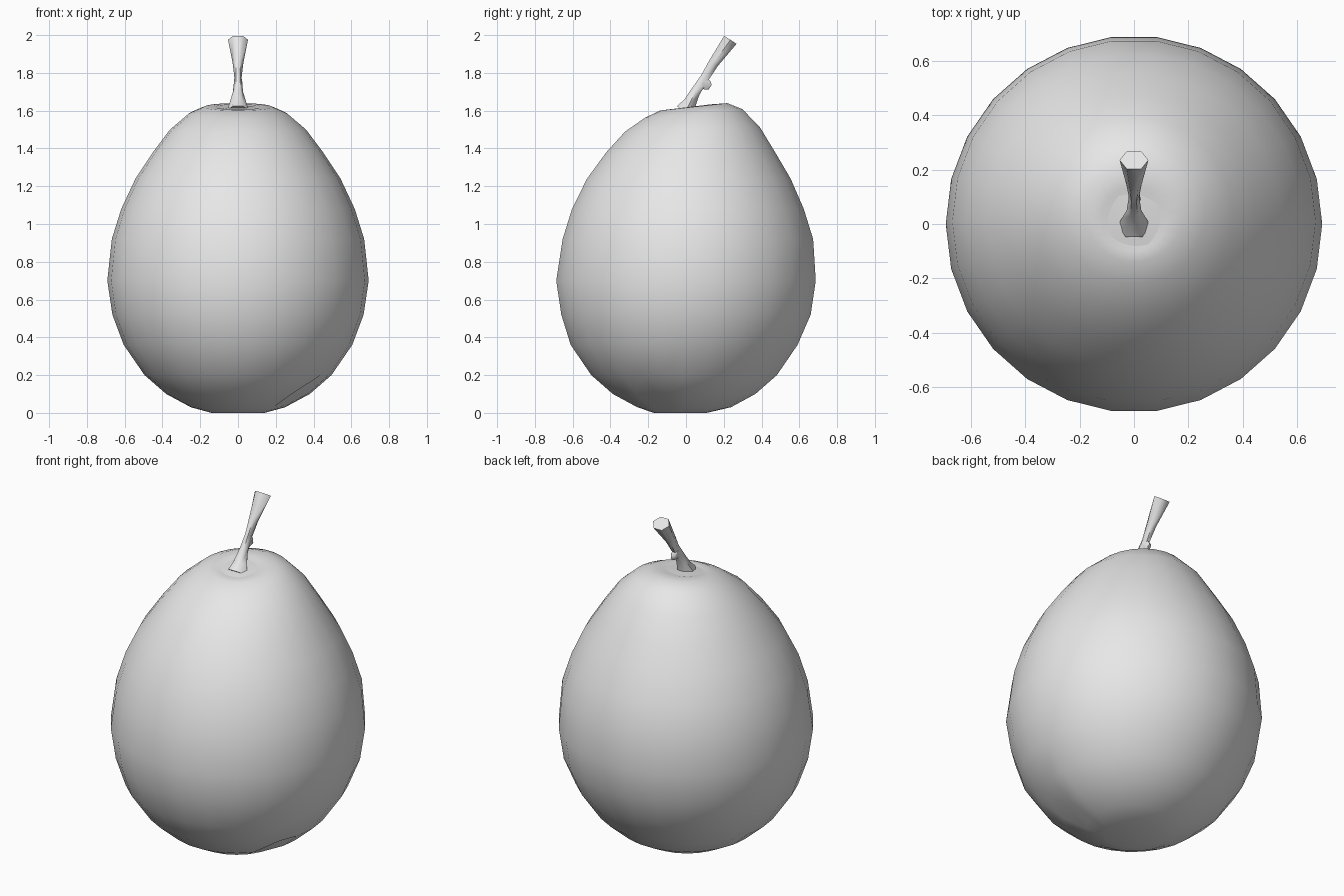
import bpy, bmesh, math
from mathutils import Vector

cube = bpy.data.objects.get("Cube")
if cube:
    bpy.data.objects.remove(cube)

grey = bpy.data.materials.new("plain grey")
grey.use_nodes = True
grey.diffuse_color = (0.8, 0.8, 0.8, 1)
grey.node_tree.nodes["Principled BSDF"].inputs["Base Color"].default_value = (0.8, 0.8, 0.8, 1)


def loft(name, rings, angle):
    """Skin a list of point rings, with both ends capped."""
    bm = bmesh.new()
    rows = [[bm.verts.new(p) for p in ring] for ring in rings]
    n = len(rows[0])
    for low, high in zip(rows, rows[1:]):
        for i in range(n):
            j = (i + 1) % n
            bm.faces.new((low[i], low[j], high[j], high[i]))
    bm.faces.new(rows[0][::-1])
    bm.faces.new(rows[-1])
    bmesh.ops.recalc_face_normals(bm, faces=bm.faces)
    mesh = bpy.data.meshes.new(name)
    bm.to_mesh(mesh)
    bm.free()
    mesh.materials.append(grey)
    obj = bpy.data.objects.new(name, mesh)
    bpy.context.collection.objects.link(obj)
    bpy.ops.object.select_all(action='DESELECT')
    obj.select_set(True)
    bpy.context.view_layer.objects.active = obj
    bpy.ops.object.shade_smooth_by_angle(angle=math.radians(angle))
    return obj


def circle(n, turn=0.0):
    return [(math.cos(2 * math.pi * (i + turn) / n), math.sin(2 * math.pi * (i + turn) / n))
            for i in range(n)]


# Fruit body: height, radius, y centre, backward rise of the ring
profile = [
    (0.00, 0.14, -0.03, 0), (0.03, 0.25, -0.01, 0), (0.10, 0.38, -0.01, 0),
    (0.20, 0.495, -0.01, 0), (0.36, 0.605, -0.01, 0), (0.52, 0.665, 0, 0),
    (0.70, 0.692, 0, 0), (0.92, 0.668, 0.01, 0), (1.08, 0.618, 0.01, 0),
    (1.24, 0.543, 0.015, 0), (1.38, 0.45, 0.025, 0), (1.50, 0.36, 0.035, 0.03),
    (1.585, 0.26, 0.04, 0.09), (1.62, 0.18, 0.04, 0.11), (1.62, 0.12, 0.02, 0.12),
    (1.605, 0.05, 0.01, 0.12),
]
body = loft("fruit_body", [[(r * x, yc + r * y, z + rise * r * y) for x, y in circle(26)]
                           for z, r, yc, rise in profile], 80)

# Small dimple low on the left side
spot = Vector((0.37, -0.2, 0.14))
nearest = min(body.data.vertices, key=lambda v: (v.co - spot).length)
nearest.co += Vector((-0.03, 0.015, 0.02))

# Leaning stem: y, z, half width, half depth; rings square to the lean
lean = Vector((0, 0.55, 0.835))
across = Vector((0, 0.835, -0.55))
path = [
    (-0.005, 1.595, 0.06, 0.06), (0.02, 1.64, 0.045, 0.04), (0.05, 1.70, 0.027, 0.03),
    (0.10, 1.775, 0.019, 0.027), (0.145, 1.85, 0.028, 0.031), (0.235, 1.975, 0.053, 0.045),
]
loft("stem", [[Vector((w * x, y, z)) + across * d * c for x, c in circle(6)]
              for y, z, w, d in path], 60)

# Bud scar on the back of the stem
loft("stem_knob", [[Vector((0.018 * s * x, 0.105, 1.74)) + across * t + lean * 0.025 * s * c
                    for x, c in circle(5)] for t, s in ((-0.02, 1.4), (0.012, 1.1), (0.028, 0.6))], 60)

# Thin skin flap around the stem foot
loft("stem_collar", [[(r * x, 0.01 + r * y, z + 0.12 * r * y) for x, y in circle(4, 0.35)]
                     for z, r in ((1.612, 0.16), (1.618, 0.07))], 60)
